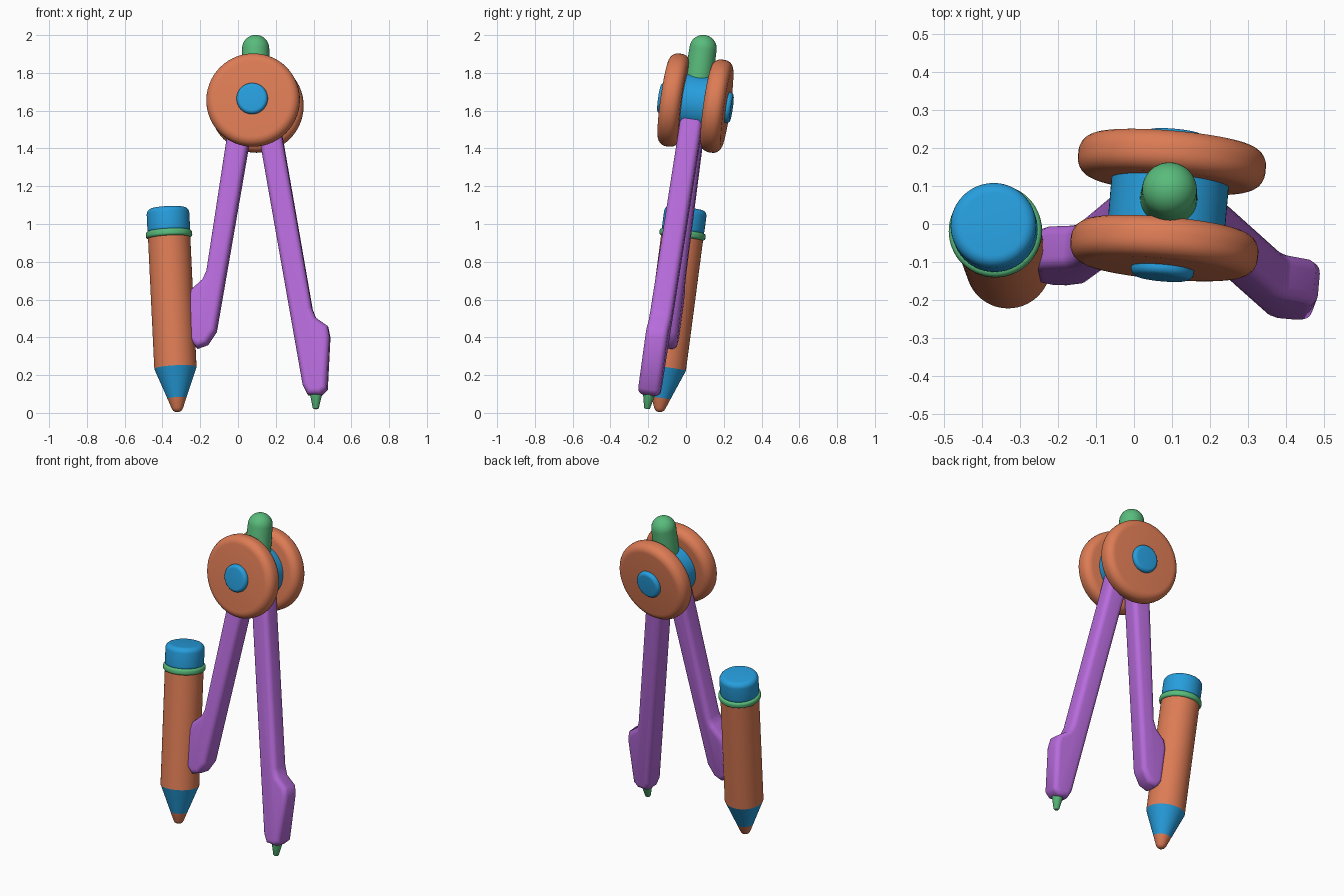
import bpy, bmesh
from math import radians, sin, cos, pi, tau
from mathutils import Matrix, Vector

if "Cube" in bpy.data.objects:
    bpy.data.objects.remove(bpy.data.objects["Cube"])

COLORS = {"orange": (0.72, 0.2, 0.09), "blue": (0.02, 0.34, 0.72),
          "purple": (0.48, 0.15, 0.72), "green": (0.1, 0.5, 0.2)}
MATS = {}
for name, c in COLORS.items():
    MATS[name] = bpy.data.materials.new(name)
    MATS[name].diffuse_color = (*c, 1)


def finish(bm, name, color, matrix, angle=35):
    bmesh.ops.recalc_face_normals(bm, faces=bm.faces)
    me = bpy.data.meshes.new(name)
    bm.to_mesh(me)
    bm.free()
    ob = bpy.data.objects.new(name, me)
    bpy.context.collection.objects.link(ob)
    ob.matrix_world = matrix
    me.materials.append(MATS[color])
    bpy.ops.object.select_all(action='DESELECT')
    ob.select_set(True)
    bpy.context.view_layer.objects.active = ob
    bpy.ops.object.shade_smooth_by_angle(angle=radians(angle))


def lathe(name, color, profile, matrix, bevel=0, n=56):
    """Capped solid of revolution around local z from (radius, height) points."""
    bm = bmesh.new()
    rings = [[bm.verts.new((r * cos(tau * i / n), r * sin(tau * i / n), h))
              for i in range(n)] for r, h in profile]
    for a, b in zip(rings, rings[1:]):
        for i in range(n):
            j = (i + 1) % n
            bm.faces.new((a[i], a[j], b[j], b[i]))
    bm.faces.new(rings[0])
    bm.faces.new(rings[-1])
    bmesh.ops.recalc_face_normals(bm, faces=bm.faces)
    if bevel:
        edges = [e for e in bm.edges if e.calc_face_angle(0) > 0.8]
        bmesh.ops.bevel(bm, geom=edges, offset=bevel, segments=6, profile=0.5,
                        affect='EDGES', clamp_overlap=True)
    finish(bm, name, color, matrix)


def plate(name, color, outline, depth, bevel, matrix):
    """Outline in the xz plane, extruded along y with rounded rims."""
    bm = bmesh.new()
    a = [bm.verts.new((x, -depth / 2, z)) for x, z in outline]
    b = [bm.verts.new((x, depth / 2, z)) for x, z in outline]
    caps = [bm.faces.new(a), bm.faces.new(b[::-1])]
    for i in range(len(a)):
        j = (i + 1) % len(a)
        bm.faces.new((a[j], a[i], b[i], b[j]))
    bmesh.ops.recalc_face_normals(bm, faces=bm.faces)
    rim = [e for f in caps for e in f.edges]
    bmesh.ops.bevel(bm, geom=rim, offset=bevel, segments=5, profile=0.5,
                    affect='EDGES', clamp_overlap=False)
    finish(bm, name, color, matrix, 60)


# Leaning frame of the compass, origin at the hub centre
M = (Matrix.Translation((0.09, 0.05, 1.64)) @ Matrix.Rotation(radians(-5), 4, 'Z')
     @ Matrix.Rotation(radians(-8), 4, 'X'))
AXLE = M @ Matrix.Rotation(radians(90), 4, 'X')

# Hub, axle and the two clamping discs
lathe("hub", "blue", [(0.155, -0.08), (0.155, 0.08)], AXLE)
lathe("axle_caps", "blue", [(0.083, -0.195), (0.083, 0.195)], AXLE, 0.02)
for side, h in (("front", 0.115), ("back", -0.115)):
    lathe(side + "_disc", "orange", [(0.248, h - 0.055), (0.248, h + 0.055)], AXLE, 0.046)

# Handle with domed top
dome = [(0.072 * cos(a), 0.292 + 0.072 * sin(a))
        for a in (pi / 2 * k / 10 for k in range(10))]
lathe("handle", "green", [(0.077, 0.06)] + dome + [(0.002, 0.364)], M)

# Legs, each with its widened foot
plate("needle_leg", "purple",
      [(0, -.02), (.118, -.02), (.155, -.22), (.318, -1.10), (.338, -1.15),
       (.402, -1.195), (.414, -1.25), (.403, -1.53), (.37, -1.562),
       (.30, -1.56), (.274, -1.51), (.033, -.22)], 0.118, 0.03, M)
plate("pencil_leg", "purple",
      [(0, -.02), (-.118, -.02), (-.15, -.22), (-.245, -.90), (-.265, -.945),
       (-.325, -1.0), (-.342, -1.05), (-.335, -1.27), (-.29, -1.31),
       (-.235, -1.29), (-.19, -1.22), (-.03, -.22)], 0.118, 0.03, M)

# Needle point
lathe("needle", "green", [(0.012, -1.635), (0.016, -1.63), (0.038, -1.53)],
      M @ Matrix.Translation((0.343, 0, 0)))

# Pencil along its own leaning axis
tip, top = Vector((-0.32, -0.142, 0.005)), Vector((-0.372, 0.0, 1.085))
P = Matrix.Translation(tip) @ (top - tip).to_track_quat('Z', 'Y').to_matrix().to_4x4()
lathe("pencil_lead", "orange",
      [(0.003, 0), (0.014, 0.002), (0.023, 0.008), (0.03, 0.02), (0.05, 0.073)], P)
lathe("pencil_cone", "blue", [(0.05, 0.073), (0.112, 0.235)], P)
lathe("pencil_body", "orange", [(0.112, 0.235), (0.112, 0.95)], P)
lathe("pencil_ring", "green", [(0.123, 0.93), (0.123, 0.968)], P, 0.014)
lathe("eraser", "blue", [(0.113, 0.95), (0.113, 1.09)], P, 0.03)

for m in bpy.data.materials:
    if m.users and not m.is_grease_pencil:
        m.use_nodes = True
        m.node_tree.nodes["Principled BSDF"].inputs["Base Color"].default_value = m.diffuse_color
